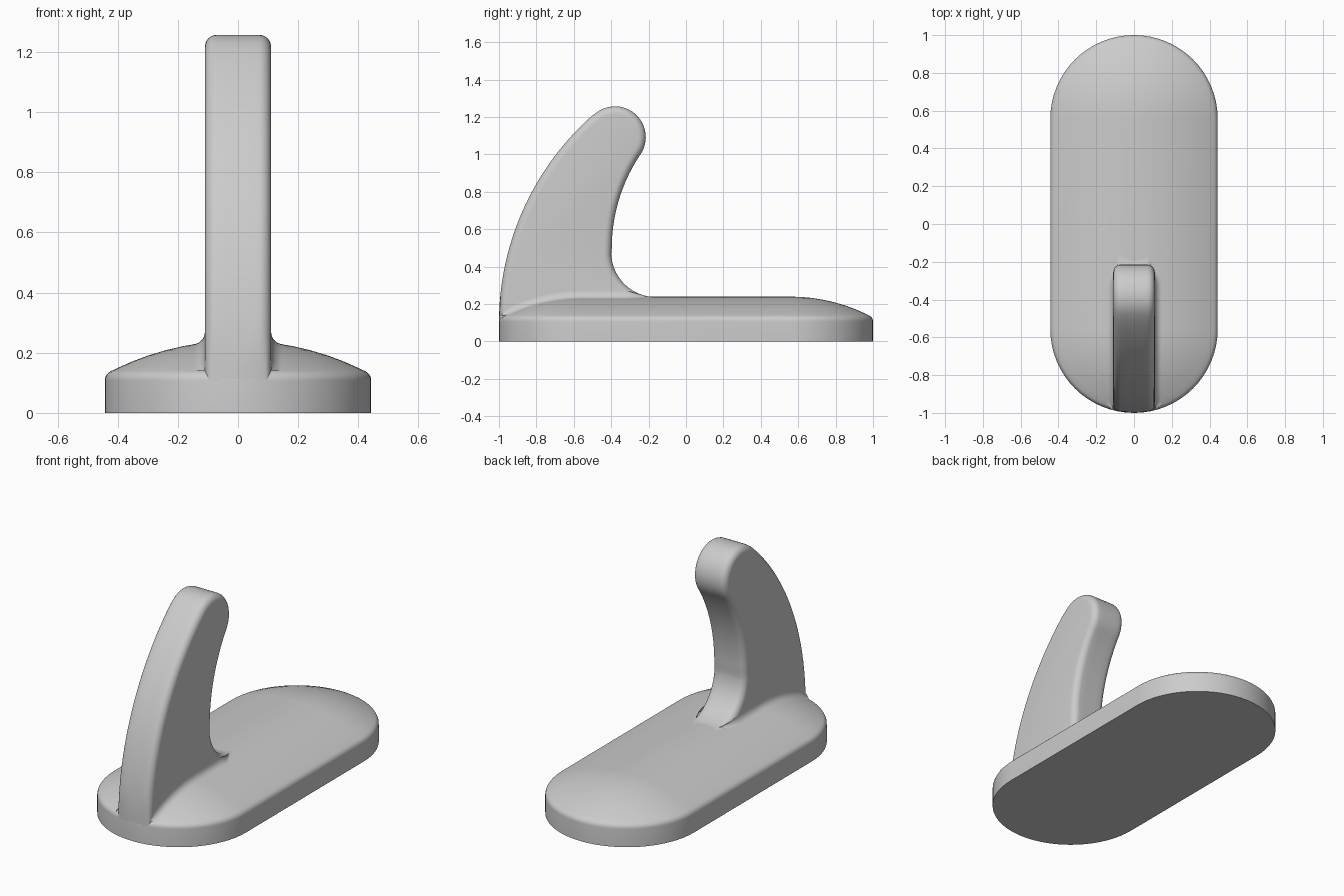
import bpy, bmesh
from math import sin, cos, radians, sqrt, hypot, pi

cube = bpy.data.objects.get("Cube")
if cube:
    bpy.data.objects.remove(cube)

R, SPINE = 0.443, 0.557     # end radius and half length of the straight part
HALF, ROUND = 0.11, 0.04    # hook half thickness and edge rounding
DOME = 0.93

grey = bpy.data.materials.new("plain grey")
grey.use_nodes = True
grey.diffuse_color = (0.6, 0.6, 0.6, 1)
grey.node_tree.nodes["Principled BSDF"].inputs["Base Color"].default_value = (0.6, 0.6, 0.6, 1)


def finish(bm, name, angle=40):
    bmesh.ops.remove_doubles(bm, verts=bm.verts, dist=0.0002)
    bmesh.ops.recalc_face_normals(bm, faces=bm.faces)
    mesh = bpy.data.meshes.new(name)
    bm.to_mesh(mesh)
    bm.free()
    mesh.materials.append(grey)
    obj = bpy.data.objects.new(name, mesh)
    bpy.context.collection.objects.link(obj)
    bpy.ops.object.select_all(action="DESELECT")
    obj.select_set(True)
    bpy.context.view_layer.objects.active = obj
    bpy.ops.object.shade_smooth_by_angle(angle=radians(angle))


def arc(cy, cz, r, start, end, steps):
    angles = [radians(start + (end - start) * i / steps) for i in range(steps + 1)]
    return [(cy + r * cos(a), cz + r * sin(a)) for a in angles]


def dome_height(x, y):
    d = min(hypot(x, max(abs(y) - SPINE, 0)), 0.42)
    return 0.24 - DOME + sqrt(DOME ** 2 - d ** 2)


def inside_rim(x, y):
    return max(y, -SPINE - sqrt((R - 0.0005) ** 2 - x ** 2))


def skin(bm, rings, closed):
    loops = [[bm.verts.new(p) for p in ring] for ring in rings]
    for a, b in zip(loops, loops[1:]):
        n = len(a)
        for i in range(n if closed else n - 1):
            j = (i + 1) % n
            bm.faces.new((a[i], a[j], b[j], b[i]))
    return loops


# Base: a domed section carried round a stadium outline
bm = bmesh.new()
section = [(R, 0)] + arc(R - 0.035, 0.107, 0.035, 0, 63, 5)
section += [(d, dome_height(d, 0)) for d in (0.4, 0.35, 0.3, 0.24, 0.18, 0.12, 0.06, 0)]
rings = []
for d, z in section:
    ring = []
    for side in (1, -1):
        for i in range(33):
            a = pi * i / 32
            ring.append((side * d * cos(a), side * (SPINE + d * sin(a)), z))
    rings.append(ring)
loops = skin(bm, rings, True)
bm.faces.new(loops[0])
finish(bm, "base")


# Hook: a side outline of tangent arcs, drawn in by an inset towards each rim
def hook_outline(inset):
    points = [(-1 + inset, 0.05)]
    points += arc(0.48, 0.1, 1.48 - inset, 180, 132, 24)
    points += arc(-0.38, 1.092, 0.165 - inset, 130, -33, 20)
    points += arc(0.505, 0.497, 0.902 + inset, 147, 180, 14)
    points += arc(-0.16, 0.477, 0.24 + inset, 182, 270, 16)
    return points + [(-0.16, 0.06)]


bevel = [(HALF - ROUND + ROUND * sin(a), ROUND * (1 - cos(a)))
         for a in (pi / 2 * k / 6 for k in range(7))]
half = [(0, 0), (HALF / 3, 0)] + bevel
stations = [(-x, inset) for x, inset in reversed(half[1:])] + half
bm = bmesh.new()
loops = skin(bm, [[(x, inside_rim(x, y), z) for y, z in hook_outline(inset)]
                  for x, inset in stations], True)
bm.faces.new(loops[0])
bm.faces.new(loops[-1])
finish(bm, "hook", 50)

# Fillets: concave strips where the hook sides meet the base
for side, name in ((-1, "right_fillet"), (1, "left_fillet")):
    bm = bmesh.new()
    rings = []
    for i in range(41):
        y = -0.985 + 0.8 * i / 40
        fade = min(1, max(0, (-0.19 - y) / 0.12))
        f = 0.042 * min(fade, 0.15 + (y + 0.985) / 0.05, 1)
        x0 = HALF - ROUND * (1 - fade) ** 2
        top = dome_height(x0 + f, y) + f
        ring = []
        for k in range(7):
            a = pi / 2 * k / 6
            x = x0 + f - f * cos(a)
            ring.append((side * x, inside_rim(x, y), top - f * sin(a)))
        rings.append(ring)
    skin(bm, rings, False)
    finish(bm, name, 60)
